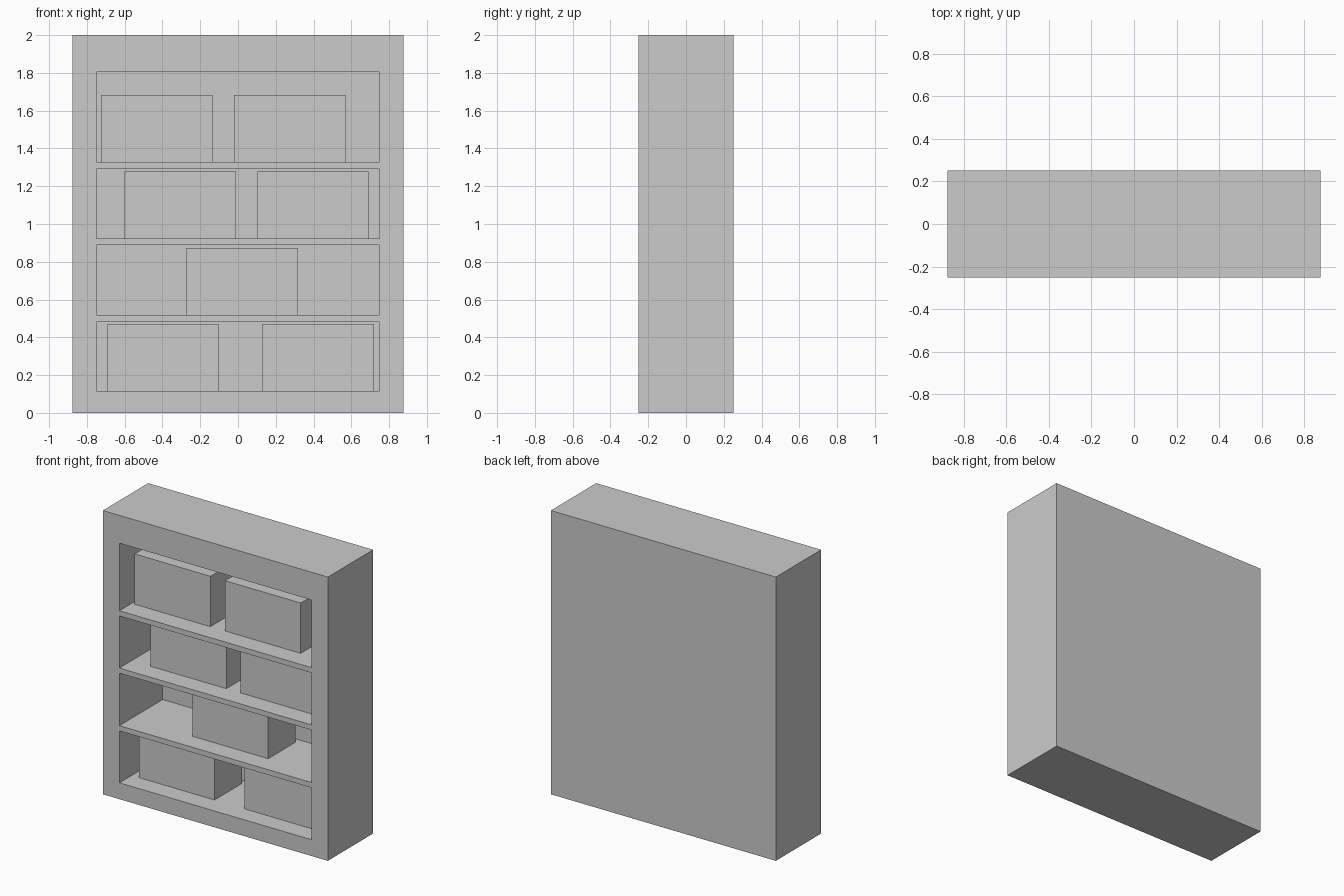
import bpy

if "Cube" in bpy.data.objects:
    bpy.data.objects.remove(bpy.data.objects["Cube"])

HALF_W, HALF_D, HEIGHT = 0.877, 0.252, 2.0
OPEN_W = 0.748            # half width of the shelf openings
BACK_Y = 0.23             # inner face of the back panel
BOX_W, BOX_H = 0.59, 0.355
BOX_Y0, BOX_Y1 = -0.116, 0.188

# Each bay: floor height, ceiling height, left edges of its storage boxes
BAYS = [
    (0.115, 0.481, (-0.692, 0.131)),
    (0.518, 0.888, (-0.273,)),
    (0.924, 1.291, (-0.60, 0.102)),
    (1.328, 1.804, (-0.724, -0.02)),
]


def block(name, lo, hi):
    """Axis-aligned box between two corners."""
    bpy.ops.mesh.primitive_cube_add(size=1, location=[(a + b) / 2 for a, b in zip(lo, hi)])
    ob = bpy.context.object
    ob.name = name
    ob.scale = [b - a for a, b in zip(lo, hi)]
    bpy.ops.object.transform_apply(location=False, rotation=False, scale=True)
    return ob


# Solid case
case = block("bookcase", (-HALF_W, -HALF_D, 0), (HALF_W, HALF_D, HEIGHT))

# Hollow out the bays, leaving flush shelves and a thin back panel
for i, (floor, ceiling, _) in enumerate(BAYS):
    cutter = block(f"bay_cutter_{i + 1}", (-OPEN_W, -HALF_D - 0.1, floor), (OPEN_W, BACK_Y, ceiling))
    cutter.hide_render = True
    mod = case.modifiers.new("bay", 'BOOLEAN')
    mod.operation = 'DIFFERENCE'
    mod.solver = 'EXACT'
    mod.object = cutter
    bpy.context.view_layer.objects.active = case
    bpy.ops.object.modifier_apply(modifier=mod.name)
    bpy.data.objects.remove(cutter, do_unlink=True)

# Storage boxes standing on the shelves
for i, (floor, _, lefts) in enumerate(BAYS):
    for j, x in enumerate(lefts):
        block(f"storage_box_{i + 1}_{j + 1}", (x, BOX_Y0, floor), (x + BOX_W, BOX_Y1, floor + BOX_H))
